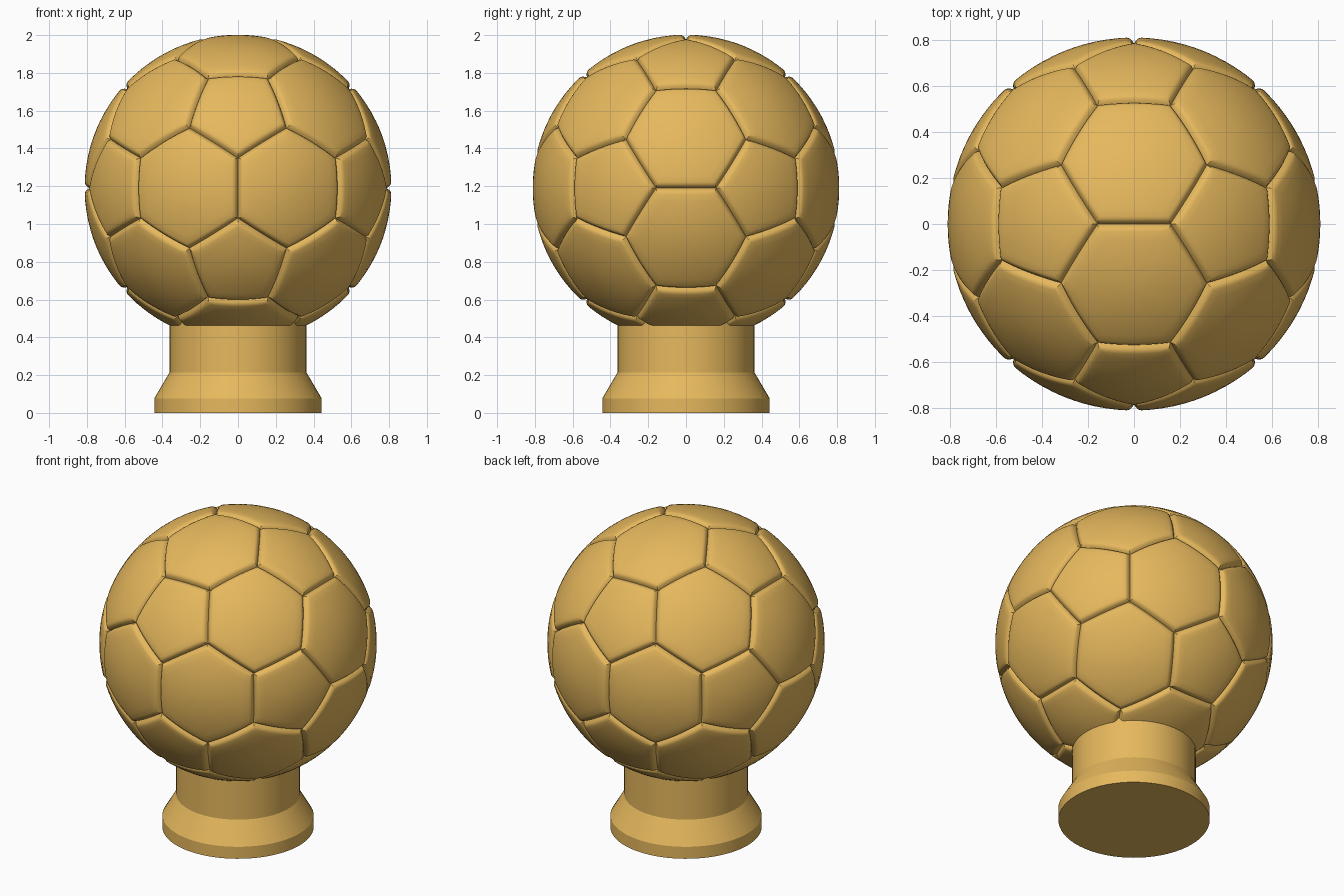
import bpy, bmesh, math
from mathutils import Vector
from itertools import combinations

if "Cube" in bpy.data.objects:
    bpy.data.objects.remove(bpy.data.objects["Cube"])

R, CZ = 0.812, 1.19          # ball radius and centre height
DEPTH, WIDTH = 0.026, 0.034  # seam depth and rounded panel edge width
STEPS = 10                   # divisions along each panel side

gold = bpy.data.materials.new("gold")
gold.diffuse_color = (0.79, 0.48, 0.11, 1)
gold.use_nodes = True
gold.node_tree.nodes["Principled BSDF"].inputs["Base Color"].default_value = gold.diffuse_color


def finish(bm, name):
    bmesh.ops.remove_doubles(bm, verts=bm.verts, dist=0.0004)
    bmesh.ops.recalc_face_normals(bm, faces=bm.faces)
    me = bpy.data.meshes.new(name)
    bm.to_mesh(me)
    bm.free()
    ob = bpy.data.objects.new(name, me)
    bpy.context.collection.objects.link(ob)
    me.materials.append(gold)
    bpy.ops.object.select_all(action='DESELECT')
    ob.select_set(True)
    bpy.context.view_layer.objects.active = ob
    bpy.ops.object.shade_smooth_by_angle(angle=math.radians(30))
    return ob


def ordered(points):
    """Sort coplanar points around their centre."""
    c = sum(points, Vector()) / len(points)
    u = (points[0] - c).normalized()
    w = c.normalized().cross(u)
    return sorted(points, key=lambda p: math.atan2((p - c).dot(w), (p - c).dot(u)))


def add_panel(bm, corners):
    """Puffed panel made of concentric rings projected on the sphere."""
    n = len(corners)
    c = sum(corners, Vector()) / n
    apothem = ((corners[0] + corners[1]) / 2 - c).length
    rim = [corners[i].lerp(corners[(i + 1) % n], k / STEPS)
           for i in range(n) for k in range(STEPS)]
    dists = [0, 0.004, 0.009, 0.015, 0.022, WIDTH]
    dists += [WIDTH + (apothem - WIDTH) * f for f in (0.15, 0.35, 0.55, 0.75, 0.9)]
    rings = []
    for d in dists:
        t = 1 - d / apothem
        r = R - DEPTH * max(0, 1 - d / WIDTH) ** 2.2
        rings.append([bm.verts.new(c.lerp(p, t).normalized() * r + Vector((0, 0, CZ)))
                      for p in rim])
    m = len(rim)
    for a, b in zip(rings, rings[1:]):
        for i in range(m):
            j = (i + 1) % m
            bm.faces.new((a[i], a[j], b[j], b[i]))
    mid = bm.verts.new(c.normalized() * R + Vector((0, 0, CZ)))
    for i in range(m):
        bm.faces.new((rings[-1][i], rings[-1][(i + 1) % m], mid))


# Ball: truncated icosahedron panels
phi = (1 + math.sqrt(5)) / 2
ico = []
for s in (-1, 1):
    for q in (-phi, phi):
        ico += [Vector((s, 0, q)), Vector((0, q, s)), Vector((q, s, 0))]


def near(a, b):
    return abs((a - b).length - 2) < 0.01


scale = R / ico[0].lerp(next(v for v in ico if near(v, ico[0])), 1 / 3).length
bm = bmesh.new()
for v in ico:
    add_panel(bm, ordered([v.lerp(o, 1 / 3) * scale for o in ico if near(v, o)]))
for tri in combinations(ico, 3):
    if all(near(a, b) for a, b in combinations(tri, 2)):
        add_panel(bm, ordered([a.lerp(b, 1 / 3) * scale
                               for a in tri for b in tri if a is not b]))
finish(bm, "ball")

# Pedestal: turned profile
profile = [(0, 0), (0.443, 0), (0.443, 0.077), (0.362, 0.215), (0.362, 0.5), (0, 0.5)]
bm = bmesh.new()
vs = [bm.verts.new((r, 0, z)) for r, z in profile]
es = [bm.edges.new(p) for p in zip(vs, vs[1:])]
bmesh.ops.spin(bm, geom=vs + es, cent=(0, 0, 0), axis=(0, 0, 1),
               angle=math.tau, steps=64)
finish(bm, "pedestal")
